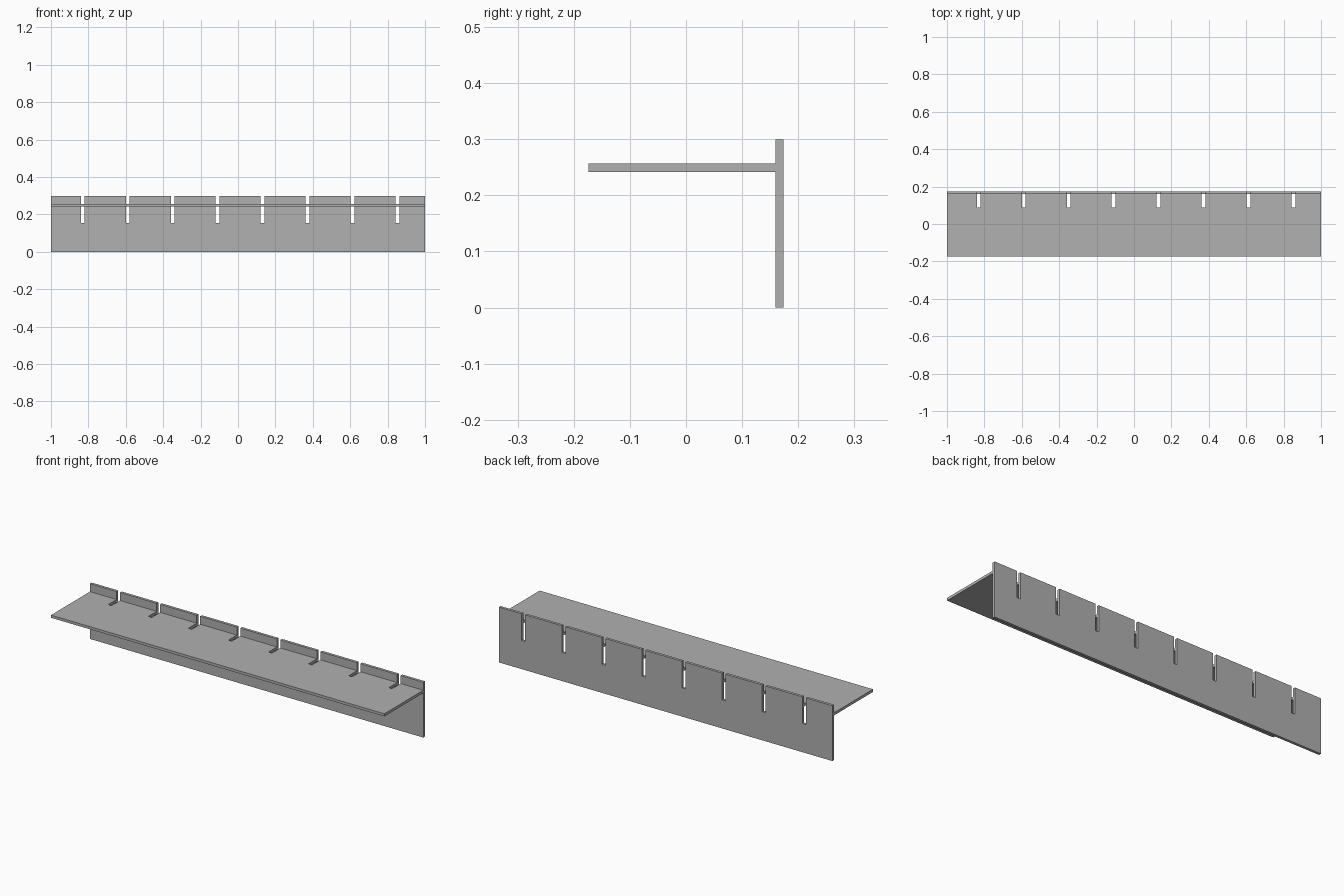
import bpy
import bmesh
from mathutils import Vector

cube = bpy.data.objects.get("Cube")
if cube:
    bpy.data.objects.remove(cube, do_unlink=True)

# Dimensions
HALF_LENGTH = 1.0
FRONT, BACK = -0.174, 0.174
THICK = 0.0145
HEIGHT = 0.3
SHELF_BOTTOM = 0.242
SLOT_COUNT, SLOT_FIRST, SLOT_STEP, SLOT_WIDTH = 8, -0.83, 0.2405, 0.021
WALL_SLOT_END, SHELF_SLOT_END = 0.155, 0.088

grey = bpy.data.materials.new("plain grey")
grey.use_nodes = True
colour = (0.44, 0.44, 0.44, 1)
grey.diffuse_color = colour
grey.node_tree.nodes["Principled BSDF"].inputs["Base Color"].default_value = colour


def slotted_outline(low, high, slot_end):
    """Rectangle outline whose high edge is notched by the slots."""
    points = [(HALF_LENGTH, low), (-HALF_LENGTH, low), (-HALF_LENGTH, high)]
    for i in range(SLOT_COUNT):
        centre = SLOT_FIRST + i * SLOT_STEP
        a, b = centre - SLOT_WIDTH / 2, centre + SLOT_WIDTH / 2
        points += [(a, high), (a, slot_end), (b, slot_end), (b, high)]
    return points + [(HALF_LENGTH, high)]


def plate(name, corners, offset):
    """Extrude a flat outline into a plate."""
    bm = bmesh.new()
    face = bm.faces.new([bm.verts.new(c) for c in corners])
    result = bmesh.ops.extrude_face_region(bm, geom=[face], use_keep_orig=True)
    moved = [v for v in result["geom"] if isinstance(v, bmesh.types.BMVert)]
    bmesh.ops.translate(bm, verts=moved, vec=Vector(offset))
    bmesh.ops.recalc_face_normals(bm, faces=bm.faces)
    mesh = bpy.data.meshes.new(name)
    bm.to_mesh(mesh)
    bm.free()
    mesh.materials.append(grey)
    obj = bpy.data.objects.new(name, mesh)
    bpy.context.collection.objects.link(obj)


# Upright back plate, slotted from its top edge
wall_face = BACK - THICK
plate("back_plate",
      [(x, wall_face, z) for x, z in slotted_outline(0, HEIGHT, WALL_SLOT_END)],
      (0, THICK, 0))

# Horizontal shelf, slotted from the edge that meets the back plate
plate("shelf",
      [(x, y, SHELF_BOTTOM) for x, y in slotted_outline(FRONT, wall_face, SHELF_SLOT_END)],
      (0, 0, THICK))
